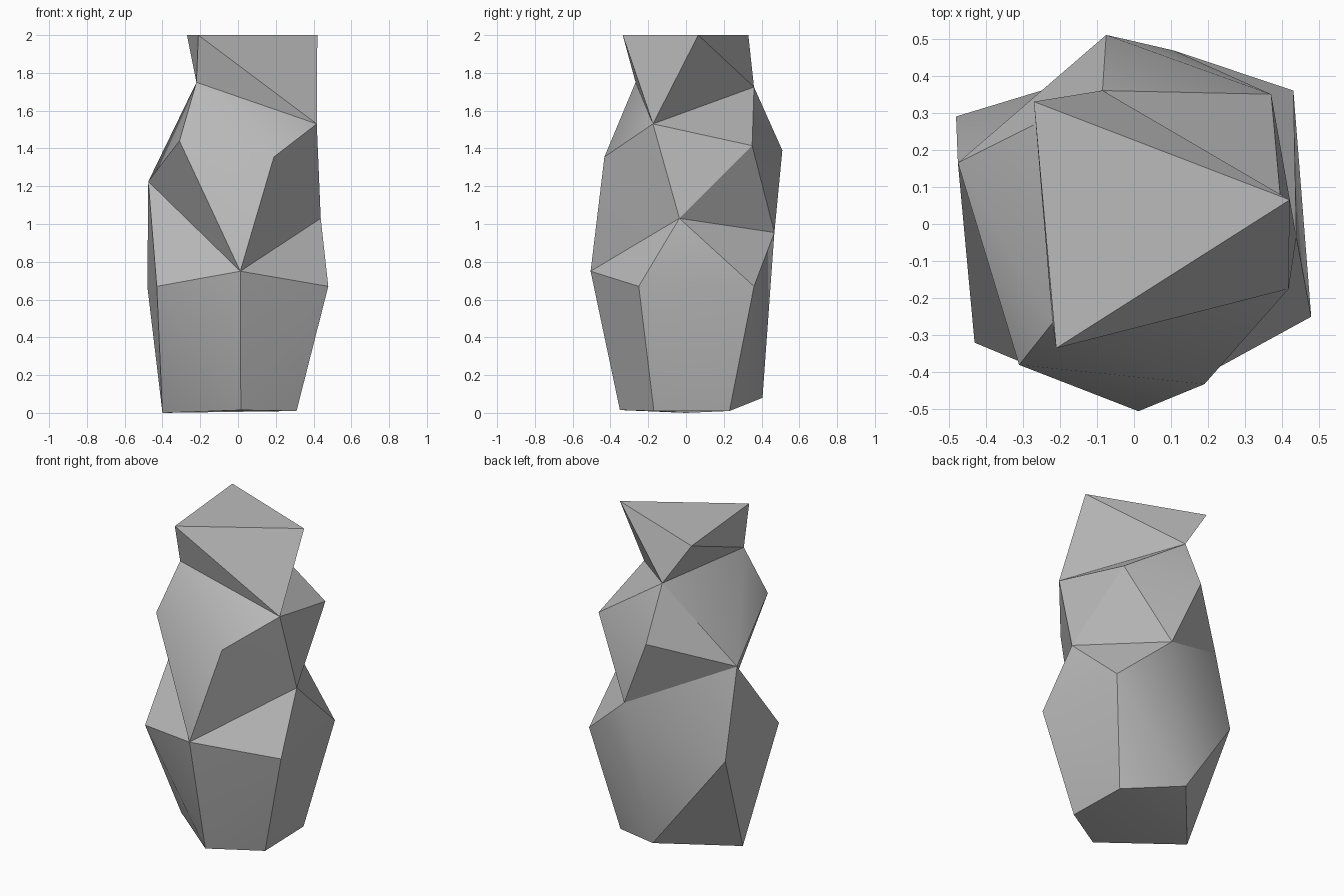
import bpy
import bmesh
import math
from mathutils import Vector

default_cube = bpy.data.objects.get("Cube")
if default_cube:
    bpy.data.objects.remove(default_cube, do_unlink=True)

# Matte grey stone
stone = bpy.data.materials.new("grey_stone")
stone.use_nodes = True
grey = (0.5, 0.5, 0.5, 1)
stone.diffuse_color = grey
shader = next(n for n in stone.node_tree.nodes if n.type == 'BSDF_PRINCIPLED')
shader.inputs["Base Color"].default_value = grey
shader.inputs["Roughness"].default_value = 0.9

# Corner points of each level of the rock, bottom to top
foot = dict(foot_front=(.015, -.35, .015), foot_left=(.31, -.17, .01),
            foot_back_left=(.30, .23, .01), foot_back=(-.05, .405, .08),
            foot_right=(-.40, 0, 0))
belly = dict(belly_left=(.478, -.25, .67), belly_back_left=(.43, .36, .67),
             belly_back_right=(-.48, .29, .67), belly_front_right=(-.43, -.32, .67))
waist = dict(waist_front=(.012, -.505, .75), waist_left=(.438, -.035, 1.03),
             waist_back=(.107, .468, .955), waist_right=(-.475, .165, 1.225))
chest = dict(chest_front_right=(-.31, -.38, 1.44), chest_front_left=(.19, -.432, 1.355),
             chest_back_left=(.37, .35, 1.415), chest_back=(-.075, .51, 1.39))
neck = dict(neck_front=(-.22, -.267, 1.75), neck_left=(.417, -.175, 1.53),
            neck_back=(-.085, .36, 1.725))
crown = dict(crown_back=(-.27, .33, 2), crown_left=(.42, .065, 2),
             crown_front=(-.21, -.335, 2))

bm = bmesh.new()
corners = {}
for level in (foot, belly, waist, chest, neck, crown):
    for name, point in level.items():
        corners[name] = bm.verts.new(Vector(point))


def add_boulder(*levels):
    """Wrap the levels in a faceted convex shell, open where it meets its neighbours."""
    verts = [corners[name] for level in levels for name in level]
    bmesh.ops.convex_hull(bm, input=verts, use_existing_faces=False)
    for seam in (waist, neck):
        ring = {corners[name] for name in seam}
        inner = [f for f in bm.faces if ring.issuperset(f.verts)]
        bmesh.ops.delete(bm, geom=inner, context='FACES_ONLY')


# Three boulders sharing their seams make one continuous rock
add_boulder(foot, belly, waist)
add_boulder(waist, chest, neck)
add_boulder(neck, crown)

loose = [e for e in bm.edges if not e.link_faces]
bmesh.ops.delete(bm, geom=loose, context='EDGES')
bmesh.ops.recalc_face_normals(bm, faces=bm.faces[:])

mesh = bpy.data.meshes.new("rock_pillar")
bm.to_mesh(mesh)
bm.free()
mesh.materials.append(stone)
rock = bpy.data.objects.new("rock_pillar", mesh)
bpy.context.collection.objects.link(rock)

# Soften the shallow creases only
bpy.ops.object.select_all(action='DESELECT')
rock.select_set(True)
bpy.context.view_layer.objects.active = rock
bpy.ops.object.shade_smooth_by_angle(angle=math.radians(30))
